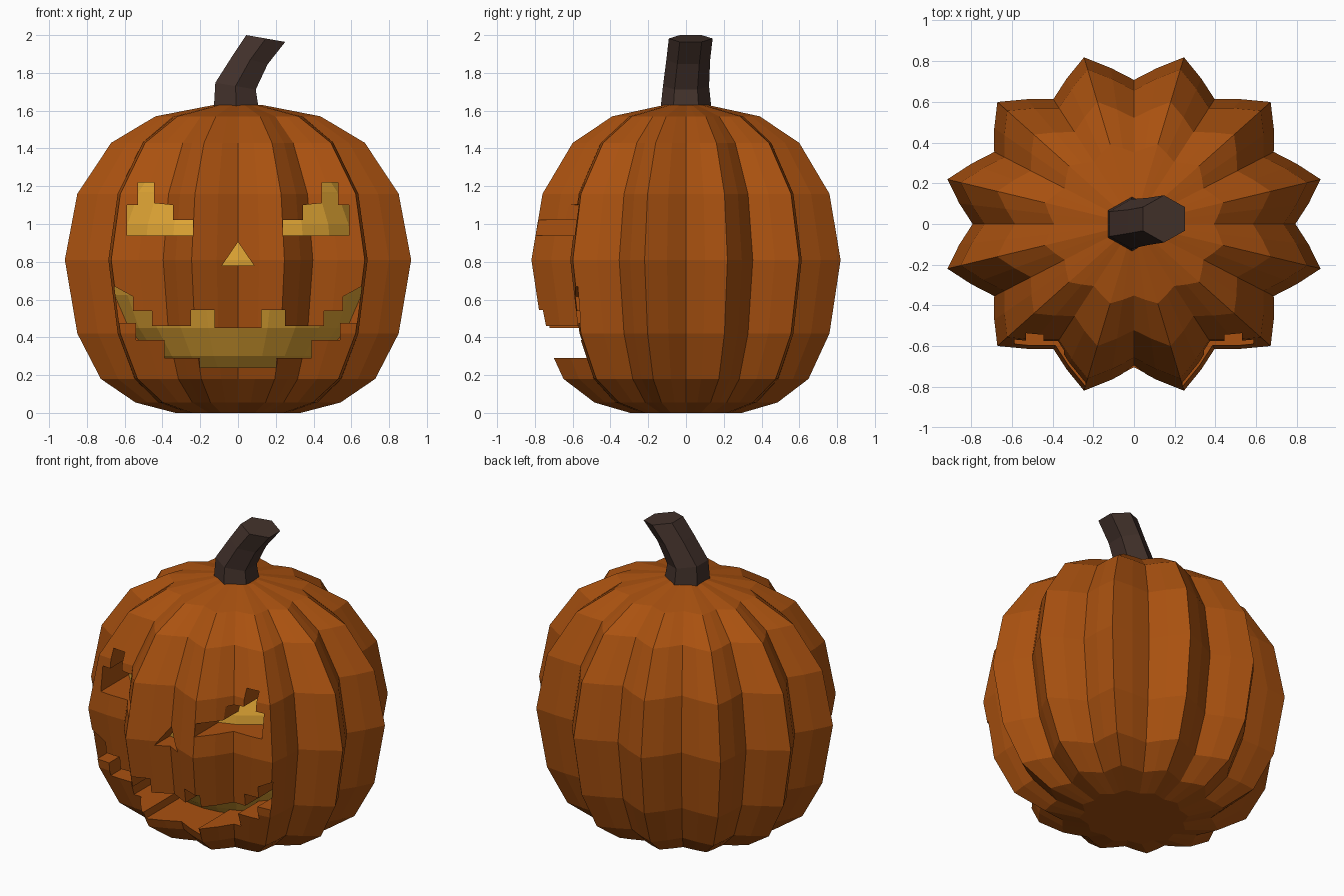
import bpy, bmesh, math
from mathutils import Matrix

if "Cube" in bpy.data.objects:
    bpy.data.objects.remove(bpy.data.objects["Cube"])


def material(name, rgb):
    m = bpy.data.materials.new(name)
    m.diffuse_color = (*rgb, 1)
    m.use_nodes = True
    m.node_tree.nodes["Principled BSDF"].inputs["Base Color"].default_value = m.diffuse_color
    return m


orange = material("orange_skin", (0.40, 0.083, 0.005))
yellow = material("yellow_glow", (0.75, 0.38, 0.035))
brown = material("brown_stem", (0.055, 0.031, 0.024))


def finish(bm, name, mat):
    bmesh.ops.recalc_face_normals(bm, faces=bm.faces)
    me = bpy.data.meshes.new(name)
    bm.to_mesh(me)
    bm.free()
    me.materials.append(mat)
    ob = bpy.data.objects.new(name, me)
    bpy.context.collection.objects.link(ob)
    return ob


def loft(bm, rings):
    """Skin a list of equal-length vertex loops."""
    for a, b in zip(rings, rings[1:]):
        n = len(a)
        for i in range(n):
            bm.faces.new((a[i], a[(i + 1) % n], b[(i + 1) % n], b[i]))


# Pumpkin body: twelve ribs, four segments each
RX, RY, LOBES, SEG = 0.952, 0.85, 12, 48
# height, size, valley depth ratio
profile = [(0.0, 0.36, 0.90), (0.055, 0.59, 0.86), (0.18, 0.79, 0.84),
           (0.42, 0.925, 0.835), (0.81, 0.963 / 0.966, 0.835),
           (1.16, 0.925, 0.835), (1.43, 0.73, 0.84), (1.57, 0.475, 0.87),
           (1.63, 0.14, 0.95)]
bm = bmesh.new()
rings = []
for z, s, valley in profile:
    ring = []
    for i in range(SEG):
        a = math.tau * i / SEG
        k = (valley, (1 + valley) / 2 - 0.006, 1, (1 + valley) / 2 - 0.006)[i % 4]
        ring.append(bm.verts.new((RX * s * k * math.cos(a), RY * s * k * math.sin(a), z)))
    rings.append(ring)
loft(bm, rings)
bm.faces.new(rings[0])
top = bm.verts.new((0, 0, 1.61))
for i in range(SEG):
    bm.faces.new((rings[-1][i], rings[-1][(i + 1) % SEG], top))
body = finish(bm, "pumpkin_body", orange)

# Carved face outlines in x, z (right half where symmetric)
eye = [(0.238, 0.94), (0.587, 0.94), (0.587, 1.10), (0.53, 1.10), (0.53, 1.22),
       (0.444, 1.22), (0.444, 1.11), (0.344, 1.10), (0.344, 1.02), (0.238, 1.02)]
half_mouth = [(0.20, 0.24), (0.20, 0.29), (0.39, 0.29), (0.39, 0.385), (0.54, 0.385),
              (0.54, 0.475), (0.63, 0.475), (0.655, 0.67), (0.555, 0.615),
              (0.555, 0.54), (0.455, 0.54), (0.455, 0.46), (0.25, 0.46),
              (0.25, 0.545), (0.125, 0.545), (0.125, 0.45)]


def mirrored(pts):
    return [(-x, z) for x, z in reversed(pts)]


outlines = [eye, mirrored(eye), half_mouth + mirrored(half_mouth),
            [(-0.085, 0.78), (0.085, 0.78), (0, 0.905)]]
bm = bmesh.new()
for pts in outlines:
    front = [bm.verts.new((x, -1.0, z)) for x, z in pts]
    back = [bm.verts.new((x, -0.15, z)) for x, z in pts]
    loft(bm, [front, back])
    bm.faces.new(front)
    bm.faces.new(back)
cutter = finish(bm, "face_cutter", orange)
cutter.hide_render = True

mod = body.modifiers.new("carve", 'BOOLEAN')
mod.operation = 'DIFFERENCE'
mod.solver = 'EXACT'
mod.object = cutter
bpy.context.view_layer.objects.active = body
bpy.ops.object.modifier_apply(modifier=mod.name)
bpy.data.objects.remove(cutter)

# Glowing core seen through the carved openings
bm = bmesh.new()
bmesh.ops.create_uvsphere(bm, u_segments=24, v_segments=12, radius=1,
                          matrix=Matrix.Translation((0, 0, 0.81))
                          @ Matrix.Diagonal((0.70, 0.60, 0.72, 1)))
finish(bm, "glowing_core", yellow)

# Bent hexagonal stem: centre x, y, z, half width, half depth, tilt
bm = bmesh.new()
rings = []
for cx, cy, cz, wx, wy, tilt in [(-0.008, 0, 1.58, 0.122, 0.138, 0),
                                 (-0.013, 0, 1.73, 0.107, 0.122, 0.018),
                                 (0.065, 0.012, 1.87, 0.092, 0.116, 0.024),
                                 (0.147, 0.025, 1.982, 0.103, 0.116, 0.018)]:
    ring = []
    for k in range(6):
        a = math.radians(30 + 60 * k)
        u = math.cos(a) / math.cos(math.radians(30))
        ring.append(bm.verts.new((cx + wx * u, cy + wy * math.sin(a), cz - tilt * u)))
    rings.append(ring)
loft(bm, rings)
bm.faces.new(rings[0])
bm.faces.new(rings[-1])
finish(bm, "stem", brown)
